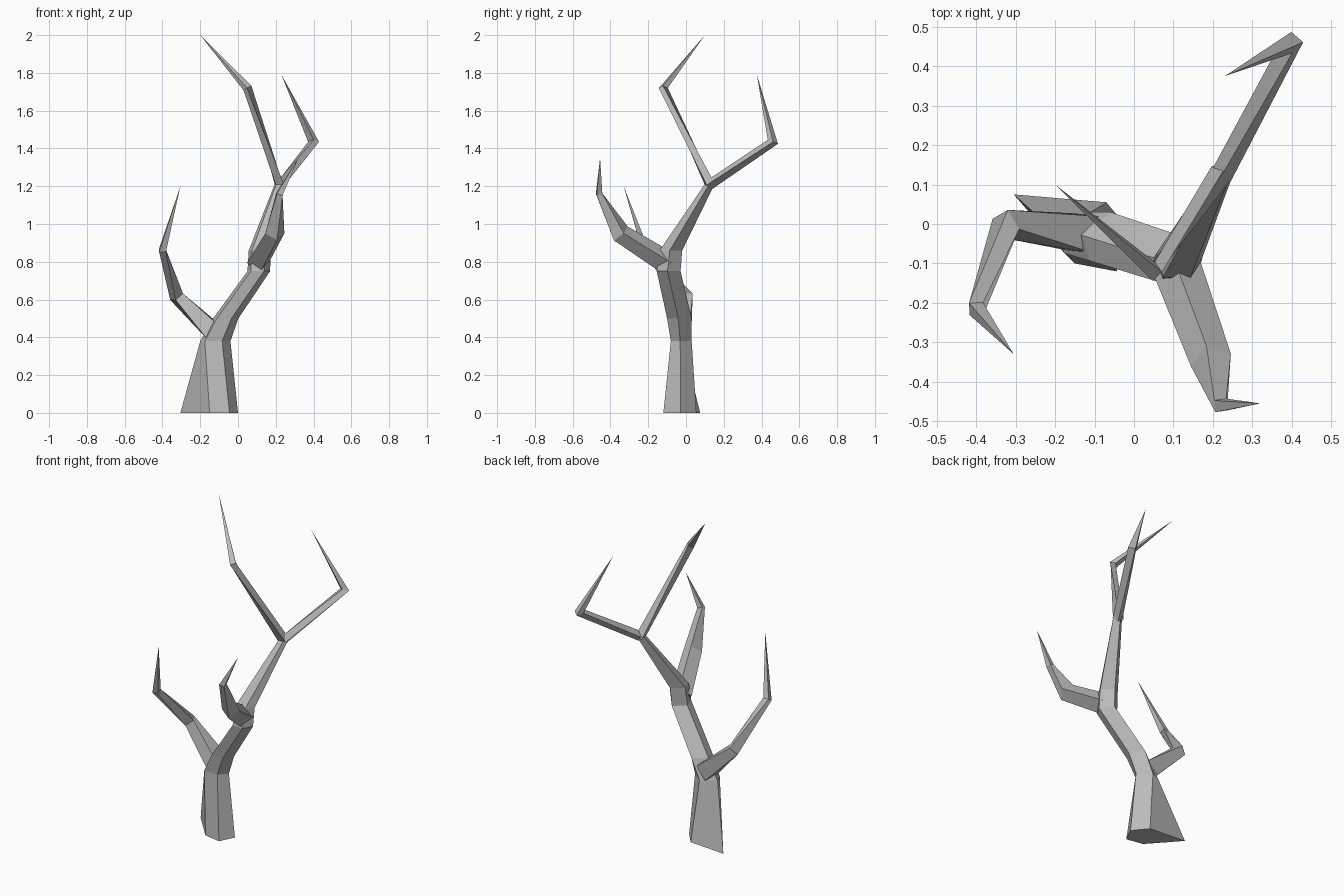
import bpy
import bmesh
from math import cos, sin, pi
from mathutils import Vector

default_cube = bpy.data.objects.get("Cube")
if default_cube:
    bpy.data.objects.remove(default_cube)

# Single bark colour
bark = bpy.data.materials.new("grey_bark")
bark.use_nodes = True
colour = (0.5, 0.5, 0.5, 1)
bark.diffuse_color = colour
bark.node_tree.nodes["Principled BSDF"].inputs["Base Color"].default_value = colour


def loft(name, rings, tip=None):
    """Join successive rings of points with flat faces, closing both ends."""
    bm = bmesh.new()
    loops = [[bm.verts.new(point) for point in ring] for ring in rings]
    count = len(loops[0])
    for lower, upper in zip(loops, loops[1:]):
        for i in range(count):
            j = (i + 1) % count
            bm.faces.new((lower[i], lower[j], upper[j], upper[i]))
    bm.faces.new(loops[0][::-1])
    if tip:
        point = bm.verts.new(tip)
        for i in range(count):
            bm.faces.new((loops[-1][i], loops[-1][(i + 1) % count], point))
    else:
        bm.faces.new(loops[-1])
    bmesh.ops.recalc_face_normals(bm, faces=bm.faces)
    mesh = bpy.data.meshes.new(name)
    bm.to_mesh(mesh)
    bm.free()
    mesh.materials.append(bark)
    obj = bpy.data.objects.new(name, mesh)
    bpy.context.collection.objects.link(obj)
    return obj


def branch(name, joints, tip, sides=4, turn=0.0):
    """Bent branch: each joint is a centre and radius, mitred at the bend."""
    centres = [Vector(centre) for centre, radius in joints] + [Vector(tip)]
    rings = []
    for i, (centre, radius) in enumerate(joints):
        ahead = (centres[i + 1] - centres[i]).normalized()
        behind = (centres[i] - centres[i - 1]).normalized() if i else ahead
        along = (ahead + behind).normalized()
        side = along.cross(Vector((0, 0, 1))).normalized()
        over = side.cross(along)
        rings.append([centres[i] + radius * (side * cos(a) + over * sin(a))
                      for a in (turn + 2 * pi * k / sides for k in range(sides))])
    return loft(name, rings, tip)


# Trunk: splayed foot, then a five-sided section that leans and tapers
section = [(-1, 0.1), (-0.7, -0.9), (0.45, -1), (1, -0.1), (0.1, 1)]
foot = [(-0.305, 0.075, 0), (-0.15, -0.1, 0), (-0.045, -0.12, 0),
        (0, -0.03, 0), (-0.07, 0.055, 0)]
stations = [((-0.12, -0.025, 0.38), 0.08, 0.055),
            ((-0.065, -0.035, 0.5), 0.067, 0.065),
            ((0.11, -0.092, 0.75), 0.06, 0.063),
            ((0.115, -0.08, 0.86), 0.058, 0.06),
            ((0.222, 0.125, 1.21), 0.028, 0.026)]
trunk_rings = [foot]
for (x, y, z), width, depth in stations:
    trunk_rings.append([(x + u * width, y + v * depth, z) for u, v in section])
loft("trunk", trunk_rings)

# Low branch on the right side
branch("right_branch",
       [((-0.12, -0.025, 0.42), 0.068), ((-0.325, 0, 0.615), 0.04),
        ((-0.4, -0.215, 0.86), 0.025)],
       (-0.305, -0.33, 1.2), turn=pi / 4)

# Middle branch reaching forward
branch("front_branch",
       [((0.105, -0.1, 0.795), 0.062), ((0.195, -0.345, 0.95), 0.053),
        ((0.22, -0.46, 1.16), 0.022)],
       (0.32, -0.455, 1.35))

# Two top branches leaving the fork
branch("top_branch",
       [((0.222, 0.13, 1.2), 0.03), ((0.05, -0.12, 1.72), 0.024)],
       (-0.2, 0.1, 2))
branch("back_branch",
       [((0.22, 0.12, 1.205), 0.028), ((0.4, 0.46, 1.435), 0.029)],
       (0.23, 0.375, 1.79))
